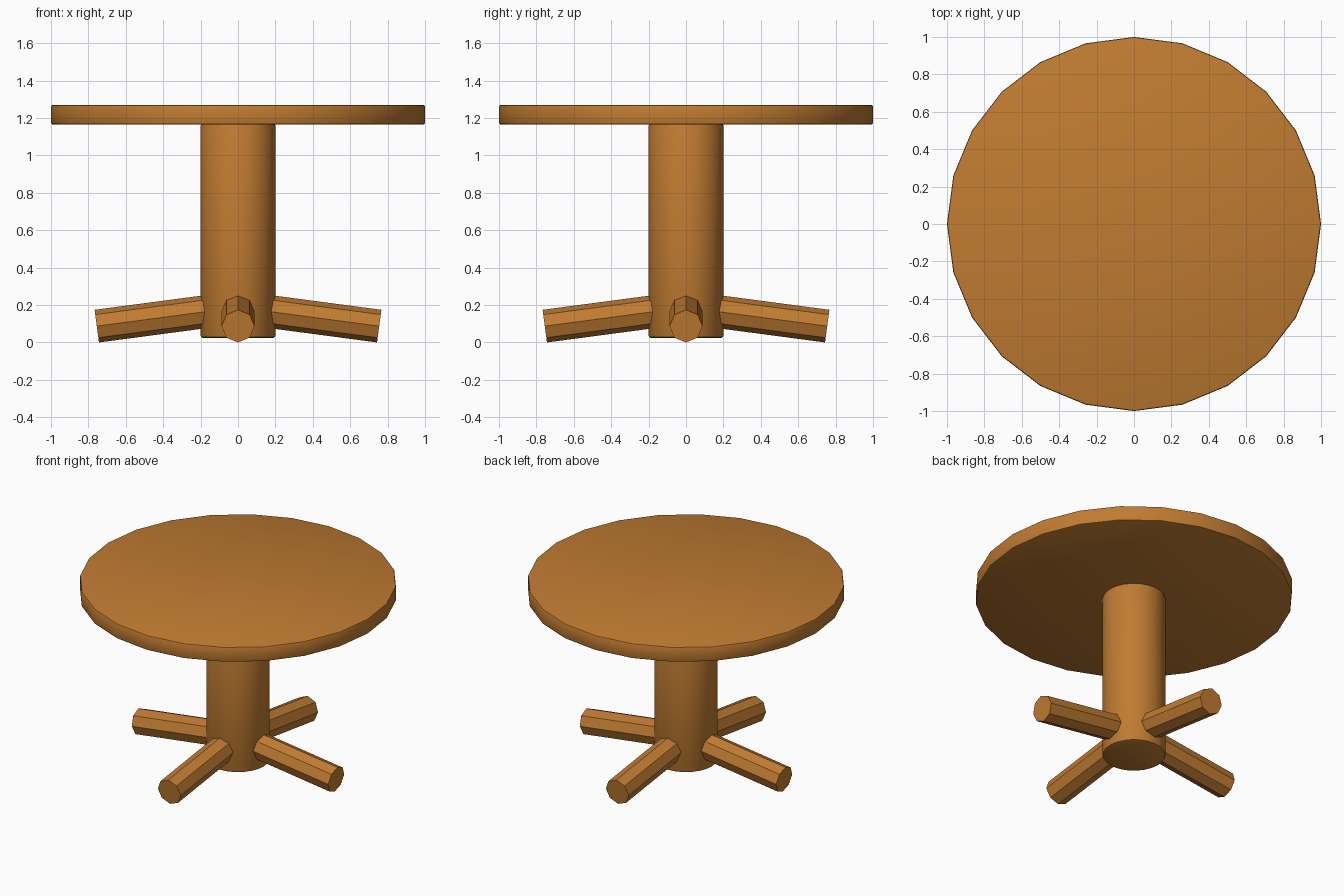
import bpy, bmesh, math
from mathutils import Matrix, Vector

if "Cube" in bpy.data.objects:
    bpy.data.objects.remove(bpy.data.objects["Cube"])

wood = bpy.data.materials.new("warm brown wood")
wood.diffuse_color = (0.53, 0.20, 0.031, 1)
wood.use_nodes = True
wood.node_tree.nodes["Principled BSDF"].inputs["Base Color"].default_value = wood.diffuse_color


def make_cylinder(name, sides, radius, length, matrix, bevel=0.0, angle=35):
    """Capped cylinder along local z, placed by matrix, with optional softened rims."""
    bm = bmesh.new()
    bmesh.ops.create_cone(bm, cap_ends=True, segments=sides, radius1=radius,
                          radius2=radius, depth=length)
    if bevel:
        rims = [e for e in bm.edges if abs(e.verts[0].co.z - e.verts[1].co.z) < 1e-5]
        bmesh.ops.bevel(bm, geom=rims, offset=bevel, segments=2, profile=0.5,
                        affect='EDGES')
    bm.transform(matrix)
    bmesh.ops.recalc_face_normals(bm, faces=bm.faces)
    mesh = bpy.data.meshes.new(name)
    bm.to_mesh(mesh)
    bm.free()
    mesh.materials.append(wood)
    obj = bpy.data.objects.new(name, mesh)
    bpy.context.collection.objects.link(obj)
    bpy.ops.object.select_all(action='DESELECT')
    obj.select_set(True)
    bpy.context.view_layer.objects.active = obj
    bpy.ops.object.shade_smooth_by_angle(angle=math.radians(angle))
    return obj


# Round top and central column
make_cylinder("table_top", 24, 1.0, 0.105, Matrix.Translation((0, 0, 1.2175)), 0.01)
make_cylinder("column", 24, 0.2, 1.145, Matrix.Translation((0, 0, 0.5975)), 0.012)

# Four octagonal feet sloping gently outwards and down
start = Vector((0.05, 0, 0.181))
end = Vector((0.755, 0, 0.0875))
axis = end - start
tilt = math.atan2(axis.x, axis.z)
placed = Matrix.Translation((start + end) / 2) @ Matrix.Rotation(tilt, 4, 'Y')
for i, side in enumerate(("right", "back", "left", "front")):
    turn = Matrix.Rotation(i * math.pi / 2, 4, 'Z')
    make_cylinder(side + "_foot", 8, 0.088, axis.length, turn @ placed)
